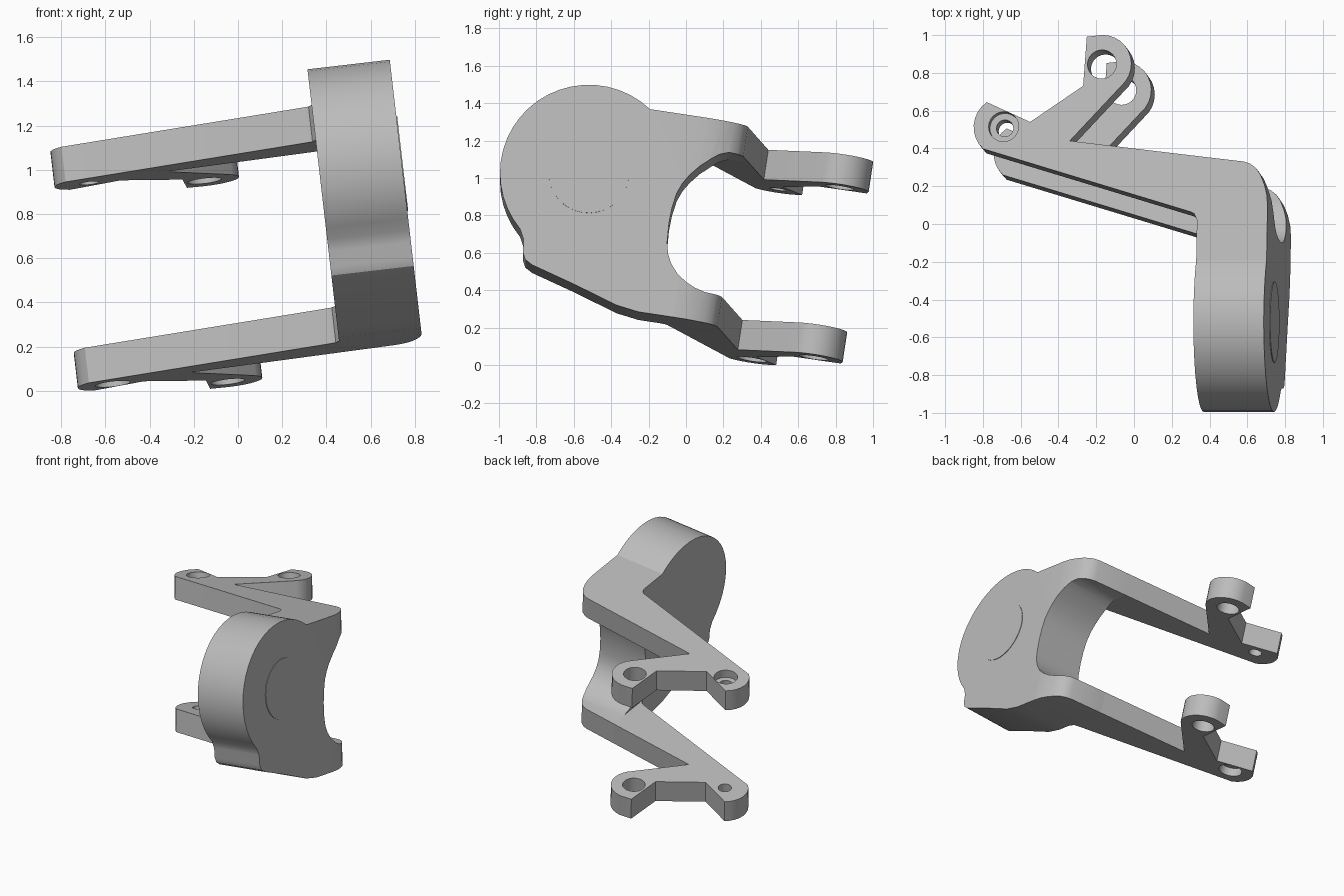
import bpy, bmesh
from math import radians, cos, sin
from mathutils import Matrix, Vector

cube = bpy.data.objects.get("Cube")
if cube:
    bpy.data.objects.remove(cube)

grey = bpy.data.materials.new("plain grey")
grey.use_nodes = True
grey.diffuse_color = (0.5, 0.5, 0.5, 1)
grey.node_tree.nodes["Principled BSDF"].inputs["Base Color"].default_value = (0.5, 0.5, 0.5, 1)

# The part is tilted: a = plate normal, b = backwards, c = up, in its own frame
up = Vector((-0.114, 0.15, 0.982)).normalized()
side = Vector((0.993, 0, 0.1153)).normalized()
back = up.cross(side).normalized()
frame = Matrix((side, back, up)).transposed().to_4x4()


def arc(u, v, r, start, end, steps):
    angles = [radians(start + (end - start) * i / steps) for i in range(steps + 1)]
    return [(u + r * cos(t), v + r * sin(t)) for t in angles]


def prism(name, outline, low, high, across=False):
    """Extrude an outline along c, or along a when across is set."""
    bm = bmesh.new()
    place = (lambda u, v, h: (h, u, v)) if across else (lambda u, v, h: (u, v, h))
    face = bm.faces.new([bm.verts.new(place(u, v, low)) for u, v in outline])
    shift = Vector(place(0, 0, high - low))
    new = bmesh.ops.extrude_face_region(bm, geom=[face], use_keep_orig=True)["geom"]
    bmesh.ops.translate(bm, vec=shift, verts=[g for g in new if isinstance(g, bmesh.types.BMVert)])
    bmesh.ops.recalc_face_normals(bm, faces=bm.faces)
    mesh = bpy.data.meshes.new(name)
    bm.to_mesh(mesh)
    bm.free()
    mesh.transform(frame)
    mesh.materials.append(grey)
    obj = bpy.data.objects.new(name, mesh)
    bpy.context.collection.objects.link(obj)
    return obj


def activate(obj):
    bpy.ops.object.select_all(action="DESELECT")
    obj.select_set(True)
    bpy.context.view_layer.objects.active = obj


def carve(obj, cutter, operation="DIFFERENCE"):
    cutter.hide_render = True
    mod = obj.modifiers.new("carve", "BOOLEAN")
    mod.operation, mod.object, mod.solver = operation, cutter, "EXACT"
    activate(obj)
    bpy.ops.object.modifier_apply(modifier=mod.name)
    bpy.data.objects.remove(cutter)


INNER, OUTER = 0.48, 0.855
BOTTOM, TOP, THICK = 0.147, 1.235, 0.162

# Side plate: round head, stepped chin and a C-shaped opening at the back
plate_outline = [(0.25, TOP)] + arc(-0.654, 0.846, 0.475, 55, 228, 22) + [
    (-0.945, 0.44), (-0.938, 0.37), (-0.92, 0.335), (-0.88, 0.312), (-0.65, 0.245),
    (-0.4, 0.165), (-0.28, BOTTOM), (0.25, BOTTOM),
    (0.25, BOTTOM + THICK), (0.056, BOTTOM + THICK), (0, 0.322), (-0.052, 0.345),
    (-0.105, 0.382), (-0.146, 0.431), (-0.17, 0.48), (-0.184, 0.54), (-0.19, 0.645),
    (-0.186, 0.73), (-0.173, 0.809), (-0.15, 0.868), (-0.119, 0.917), (-0.075, 0.97),
    (-0.02, 1.02), (0.02, 1.052), (0.07, TOP - THICK), (0.25, TOP - THICK)]
plate = prism("side_plate", plate_outline, INNER, OUTER, across=True)
# Rounded outer corner where the plate turns into the arms
corner = [(0.3, 0.2), (0.3, -2), (1, -2), (1, -0.09), (OUTER, -0.09), (0.85, -0.03),
          (0.836, 0.025), (0.815, 0.076), (0.79, 0.112), (0.76, 0.135), (0.725, 0.147),
          (INNER, 0.176)]
carve(plate, prism("corner_cutter", corner, -1, 3), "INTERSECT")

# Arms: long bar ending in two drilled ears
PIN, EYE = (-0.559, 0.334), (-0.041, 0.668)
arm_outline = ([(INNER, 0.176), (-0.205, 0.258)] + arc(*EYE, 0.157, -36, 90, 10)
               + [(-0.124, 0.815), (-0.139, 0.552), (-0.418, 0.359)]
               + arc(*PIN, 0.16, 125, 228, 8)
               + [(0.445, -0.122), (0.465, -0.132), (INNER, -0.165)])


def arm(name, low, bore_low):
    obj = prism(name, arm_outline, low, low + THICK)
    for centre, radius, start, depth in ((EYE, 0.077, low - 0.1, 0.4),
                                         (PIN, 0.045, low - 0.1, 0.4),
                                         (PIN, 0.08, bore_low, 0.16)):
        carve(obj, prism("drill", arc(*centre, radius, 0, 345, 23), start, start + depth))
    return obj


arms = [arm("upper_arm", TOP - THICK, TOP - 0.06),
        arm("lower_arm", BOTTOM, BOTTOM - 0.1)]

# Flat round cap on the outside of the head
cap = prism("round_cap", arc(-0.654, 0.846, 0.215, 0, 350, 35), OUTER - 0.002, OUTER + 0.004, across=True)

for obj in [plate, cap] + arms:
    activate(obj)
    bpy.ops.object.shade_smooth_by_angle(angle=radians(28))
